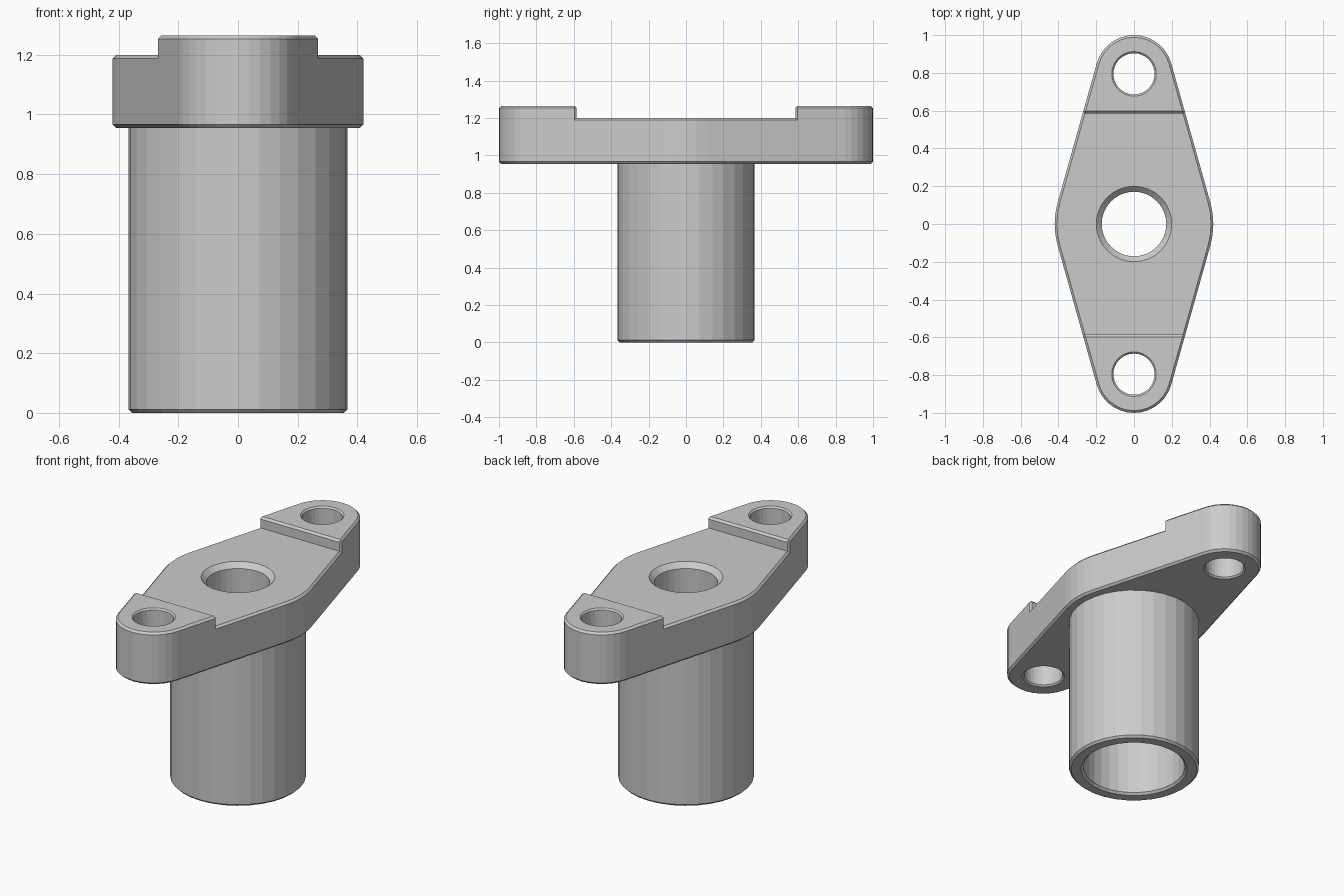
import bpy, bmesh
from math import sin, cos, pi, asin

if "Cube" in bpy.data.objects:
    bpy.data.objects.remove(bpy.data.objects["Cube"])

SEG = 32
BOT, FLOOR, TOP = 0.955, 1.2, 1.265      # flange underside, recess floor, pad top
R_MID, R_END, Y_END = 0.42, 0.205, 0.795
CH = 0.012


def to_object(name, bm):
    bmesh.ops.recalc_face_normals(bm, faces=bm.faces[:])
    me = bpy.data.meshes.new(name)
    bm.to_mesh(me)
    bm.free()
    ob = bpy.data.objects.new(name, me)
    bpy.context.collection.objects.link(ob)
    return ob


def lathe(name, profile, y=0.0):
    """Closed solid of revolution from (radius, z) points, bottom to top."""
    bm = bmesh.new()
    rings = [[bm.verts.new((r * cos(2 * pi * i / SEG), y + r * sin(2 * pi * i / SEG), z))
              for i in range(SEG)] for r, z in profile]
    for a, b in zip(rings, rings[1:]):
        for i in range(SEG):
            j = (i + 1) % SEG
            bm.faces.new((a[i], a[j], b[j], b[i]))
    bm.faces.new(rings[0][::-1])
    bm.faces.new(rings[-1])
    return to_object(name, bm)


def boolean(ob, other, op):
    mod = ob.modifiers.new(op, 'BOOLEAN')
    mod.operation, mod.solver, mod.object = op, 'EXACT', other
    dg = bpy.context.evaluated_depsgraph_get()
    me = bpy.data.meshes.new_from_object(ob.evaluated_get(dg))
    ob.modifiers.clear()
    ob.data = me
    bpy.data.objects.remove(other)


# Flange outline: one large and two small arcs joined by tangents
a = asin((R_MID - R_END) / Y_END)


def arc(cy, r, start, end, n):
    return [(r * cos(start + (end - start) * i / n),
             cy + r * sin(start + (end - start) * i / n)) for i in range(n + 1)]


outline = (arc(0, R_MID, -a, a, 4) + arc(Y_END, R_END, a, pi - a, 14)
           + arc(0, R_MID, pi - a, pi + a, 4) + arc(-Y_END, R_END, pi + a, 2 * pi - a, 14))
bm = bmesh.new()
base = bm.faces.new([bm.verts.new((x, y, BOT)) for x, y in outline])
ext = bmesh.ops.extrude_face_region(bm, geom=[base], use_keep_orig=True)
bmesh.ops.translate(bm, vec=(0, 0, TOP - BOT),
                    verts=[g for g in ext['geom'] if isinstance(g, bmesh.types.BMVert)])
flange = to_object("flanged_sleeve", bm)

# Recess between the two raised bolt pads
bm = bmesh.new()
bmesh.ops.create_cube(bm, size=1)
bmesh.ops.scale(bm, vec=(2, 1.17, 1), verts=bm.verts[:])
bmesh.ops.translate(bm, vec=(0, 0, FLOOR + 0.5), verts=bm.verts[:])
boolean(flange, to_object("recess_cutter", bm), 'DIFFERENCE')

# Small chamfer on the sharp outer edges
bm = bmesh.new()
bm.from_mesh(flange.data)
sharp = [e for e in bm.edges if len(e.link_faces) == 2
         and e.is_convex and e.calc_face_angle(0) > 0.7]
bmesh.ops.bevel(bm, geom=sharp, offset=CH, offset_type='OFFSET', segments=1,
                profile=0.5, affect='EDGES')
bm.to_mesh(flange.data)
bm.free()

# Sleeve below the flange
boolean(flange, lathe("sleeve", [(0.367 - CH, 0), (0.367, CH), (0.367, 1.05)]), 'UNION')

# Stepped centre bore, chamfered at both mouths
boolean(flange, lathe("bore_cutter", [
    (0.314, -0.014), (0.287, 0.013), (0.287, 0.95), (0.171, 0.95),
    (0.171, FLOOR - 0.029), (0.21, FLOOR + 0.01)]), 'DIFFERENCE')

# Bolt holes
for s in (-1, 1):
    boolean(flange, lathe("bolt_cutter", [
        (0.128, BOT - 0.01), (0.109, BOT + 0.009),
        (0.109, TOP - 0.009), (0.128, TOP + 0.01)], s * Y_END), 'DIFFERENCE')

for p in flange.data.polygons:
    p.use_smooth = False
